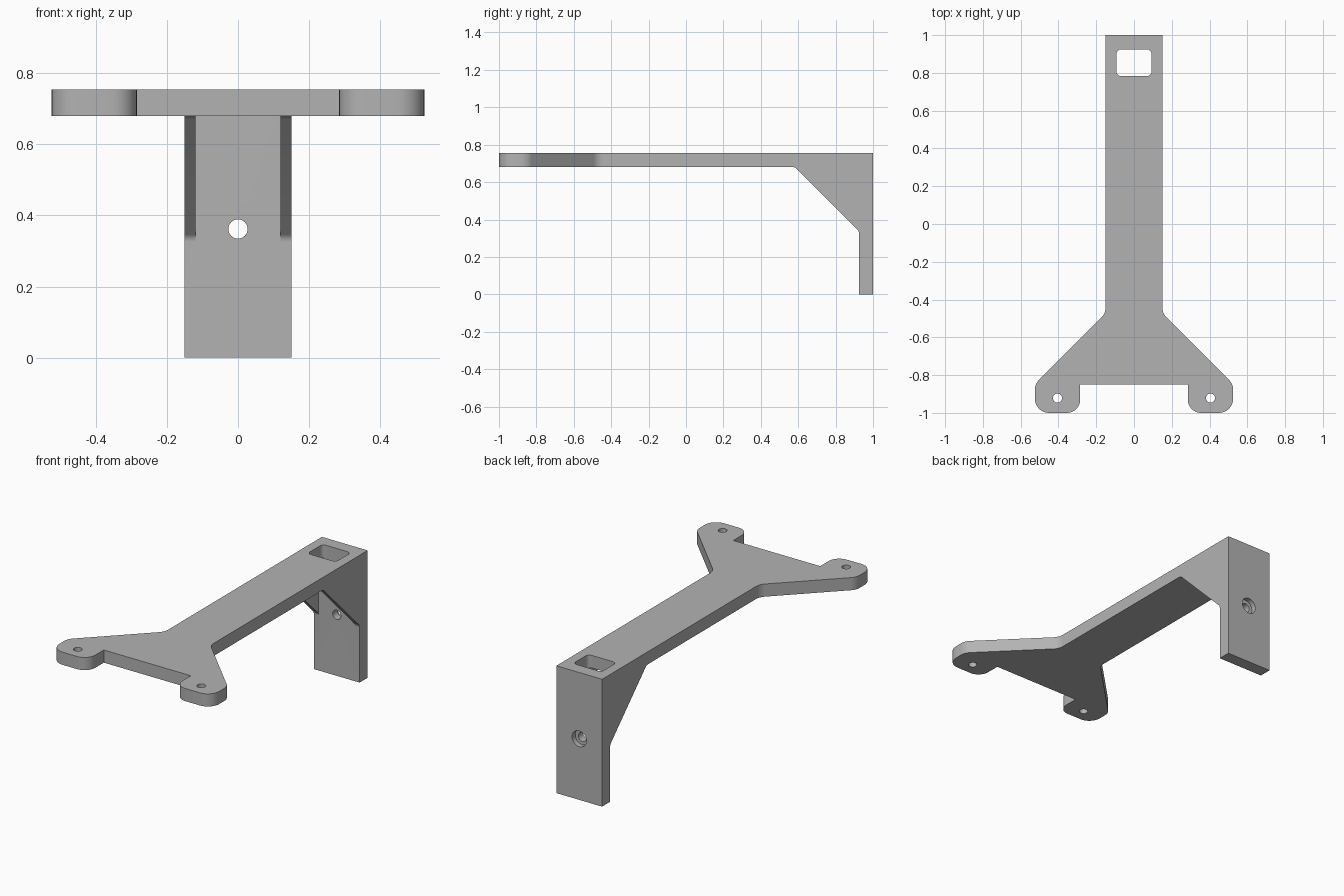
import bpy
import bmesh
from math import cos, sin, pi, tan
from mathutils import Vector

if "Cube" in bpy.data.objects:
    bpy.data.objects.remove(bpy.data.objects["Cube"], do_unlink=True)

grey = bpy.data.materials.new("plain grey")
grey.use_nodes = True
colour = (0.45, 0.45, 0.45, 1)
grey.diffuse_color = colour
grey.node_tree.nodes["Principled BSDF"].inputs["Base Color"].default_value = colour

TOP, UNDER = 0.755, 0.68       # plate faces
HALF, WALL = 0.15, 0.925       # arm half width, wall front face


def rounded(corners, steps=8):
    """Outline from (u, v, radius) corners, each filleted."""
    out = []
    for i, (u, v, r) in enumerate(corners):
        p = Vector((u, v))
        if r == 0:
            out.append(p)
            continue
        a = (Vector(corners[i - 1][:2]) - p).normalized()
        b = (Vector(corners[(i + 1) % len(corners)][:2]) - p).normalized()
        angle = a.angle(b)
        start = p + a * r / tan(angle / 2)
        centre = p + (a + b).normalized() * r / sin(angle / 2)
        arm = start - centre
        sweep = (p + b * r / tan(angle / 2) - centre)
        turn = pi - angle
        for k in range(steps + 1):
            t = k / steps
            out.append(centre + (arm * sin((1 - t) * turn) + sweep * sin(t * turn)) / sin(turn))
    return out


def circle(u, v, r, n=32):
    return [Vector((u + r * cos(2 * pi * k / n), v + r * sin(2 * pi * k / n))) for k in range(n)]


def prism(name, outline, axis, low, high):
    """Extrude an outline along one axis, from low to high."""
    place = {"x": lambda p: (low, p.x, p.y),
             "y": lambda p: (p.x, low, p.y),
             "z": lambda p: (p.x, p.y, low)}[axis]
    step = [(high - low) * (axis == a) for a in "xyz"]
    bm = bmesh.new()
    face = bm.faces.new([bm.verts.new(place(p)) for p in outline])
    new = bmesh.ops.extrude_face_region(bm, geom=[face])["geom"]
    bmesh.ops.translate(bm, vec=step, verts=[g for g in new if isinstance(g, bmesh.types.BMVert)])
    bmesh.ops.recalc_face_normals(bm, faces=bm.faces)
    mesh = bpy.data.meshes.new(name)
    bm.to_mesh(mesh)
    bm.free()
    mesh.materials.append(grey)
    ob = bpy.data.objects.new(name, mesh)
    bpy.context.collection.objects.link(ob)
    return ob


def combine(target, other, operation):
    """Apply a boolean and delete the helper."""
    mod = target.modifiers.new(operation, "BOOLEAN")
    mod.operation, mod.object, mod.solver = operation, other, "EXACT"
    bpy.context.view_layer.objects.active = target
    bpy.ops.object.modifier_apply(modifier=mod.name)
    bpy.data.objects.remove(other, do_unlink=True)


def box(u, v0, v1, r=0):
    return rounded([(-u, v0, r), (u, v0, r), (u, v1, r), (-u, v1, r)])


# Top plate: long arm spreading into two rounded feet
right_half = [(0.285, -0.85, 0), (0.285, -1, 0.07), (0.525, -1, 0.075),
              (0.525, -0.847, 0.075), (HALF, -0.472, 0.075), (HALF, 1, 0)]
left_half = [(-x, y, r) for x, y, r in reversed(right_half)]
bracket = prism("bracket", rounded(right_half + left_half), "z", UNDER, TOP)

# Rear wall
combine(bracket, prism("wall", box(HALF, 0, TOP), "y", WALL, 1), "UNION")

# Side gussets
gusset = rounded([(0.583, UNDER, 0.03), (WALL, 0.338, 0.03), (WALL, 0.3, 0),
                  (0.97, 0.3, 0), (0.97, 0.72, 0), (0.54, 0.72, 0), (0.54, UNDER, 0)])
for low in (-HALF, 0.12):
    combine(bracket, prism("gusset", gusset, "x", low, low + 0.03), "UNION")

# Slot, foot holes and counterbored wall hole
cutters = [prism("slot", box(0.093, 0.783, WALL, 0.025), "z", 0.6, 0.8),
           prism("wall_hole", circle(0, 0.362, 0.027), "y", 0.85, 1.1),
           prism("counterbore", circle(0, 0.362, 0.047), "y", 0.97, 1.1)]
cutters += [prism("foot_hole", circle(x, -0.922, 0.024), "z", 0.6, 0.8) for x in (-0.405, 0.405)]
for cutter in cutters:
    combine(bracket, cutter, "DIFFERENCE")

# Merge coplanar faces and smooth the fillets
bm = bmesh.new()
bm.from_mesh(bracket.data)
bmesh.ops.remove_doubles(bm, verts=bm.verts, dist=0.0001)
bmesh.ops.dissolve_limit(bm, angle_limit=0.01, verts=bm.verts, edges=bm.edges)
bmesh.ops.triangulate(bm, faces=[f for f in bm.faces if len(f.verts) > 4])
bm.to_mesh(bracket.data)
bm.free()
bpy.ops.object.select_all(action="DESELECT")
bracket.select_set(True)
bpy.context.view_layer.objects.active = bracket
bpy.ops.object.shade_smooth_by_angle(angle=0.5)
